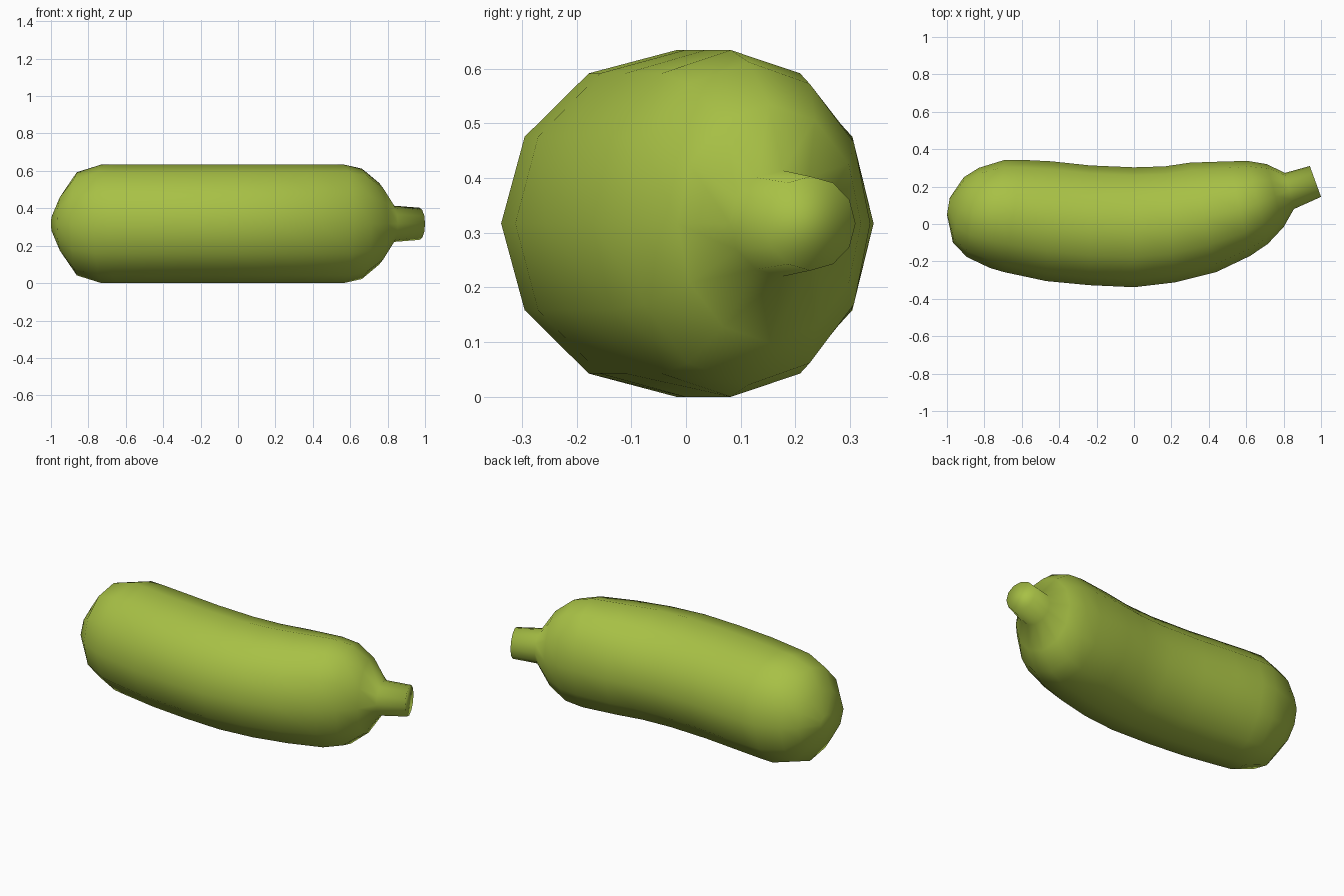
import bpy, bmesh, math
from mathutils import Vector

if "Cube" in bpy.data.objects:
    bpy.data.objects.remove(bpy.data.objects["Cube"])

SIDES = 12
MID = 0.317
# stations along the bent body: outer x,y / inner x,y / half height
STATIONS = [
    (-1.0, 0.05, -0.985, 0.14, 0.045),
    (-0.968, -0.10, -0.91, 0.25, 0.163),
    (-0.893, -0.177, -0.83, 0.30, 0.276),
    (-0.77, -0.235, -0.69, 0.343, 0.317),
    (-0.695, -0.257, -0.60, 0.343, 0.317),
    (-0.47, -0.305, -0.44, 0.335, 0.317),
    (-0.24, -0.327, -0.235, 0.313, 0.317),
    (0.0, -0.338, 0.0, 0.303, 0.317),
    (0.22, -0.312, 0.165, 0.308, 0.317),
    (0.44, -0.257, 0.30, 0.328, 0.317),
    (0.62, -0.171, 0.51, 0.335, 0.317),
    (0.715, -0.107, 0.61, 0.337, 0.295),
    (0.80, -0.016, 0.71, 0.32, 0.218),
    (0.855, 0.08, 0.807, 0.273, 0.097),
    (1.0, 0.145, 0.94, 0.31, 0.086),
]

green = bpy.data.materials.new("yellow green")
green.diffuse_color = (0.39, 0.53, 0.06, 1)
green.use_nodes = True
green.node_tree.nodes["Principled BSDF"].inputs["Base Color"].default_value = green.diffuse_color

# fruit body and stem: one skin lofted through elliptical rings
bm = bmesh.new()
rings = []
for ox, oy, ix, iy, rz in STATIONS:
    outer, inner = Vector((ox, oy, MID)), Vector((ix, iy, MID))
    centre, half = (outer + inner) / 2, (inner - outer) / 2
    ring = []
    for k in range(SIDES):
        a = 2 * math.pi * k / SIDES
        ring.append(bm.verts.new(centre + half * math.cos(a)
                                 + Vector((0, 0, rz * math.sin(a)))))
    rings.append(ring)
for a, b in zip(rings, rings[1:]):
    for k in range(SIDES):
        n = (k + 1) % SIDES
        bm.faces.new((a[k], a[n], b[n], b[k]))

# blossom end and cut stem end
bm.faces.new(rings[0])
bm.faces.new(rings[-1])
bmesh.ops.recalc_face_normals(bm, faces=bm.faces)
for f in bm.faces:
    f.smooth = True

mesh = bpy.data.meshes.new("fruit")
bm.to_mesh(mesh)
bm.free()
mesh.materials.append(green)
fruit = bpy.data.objects.new("fruit", mesh)
bpy.context.collection.objects.link(fruit)
